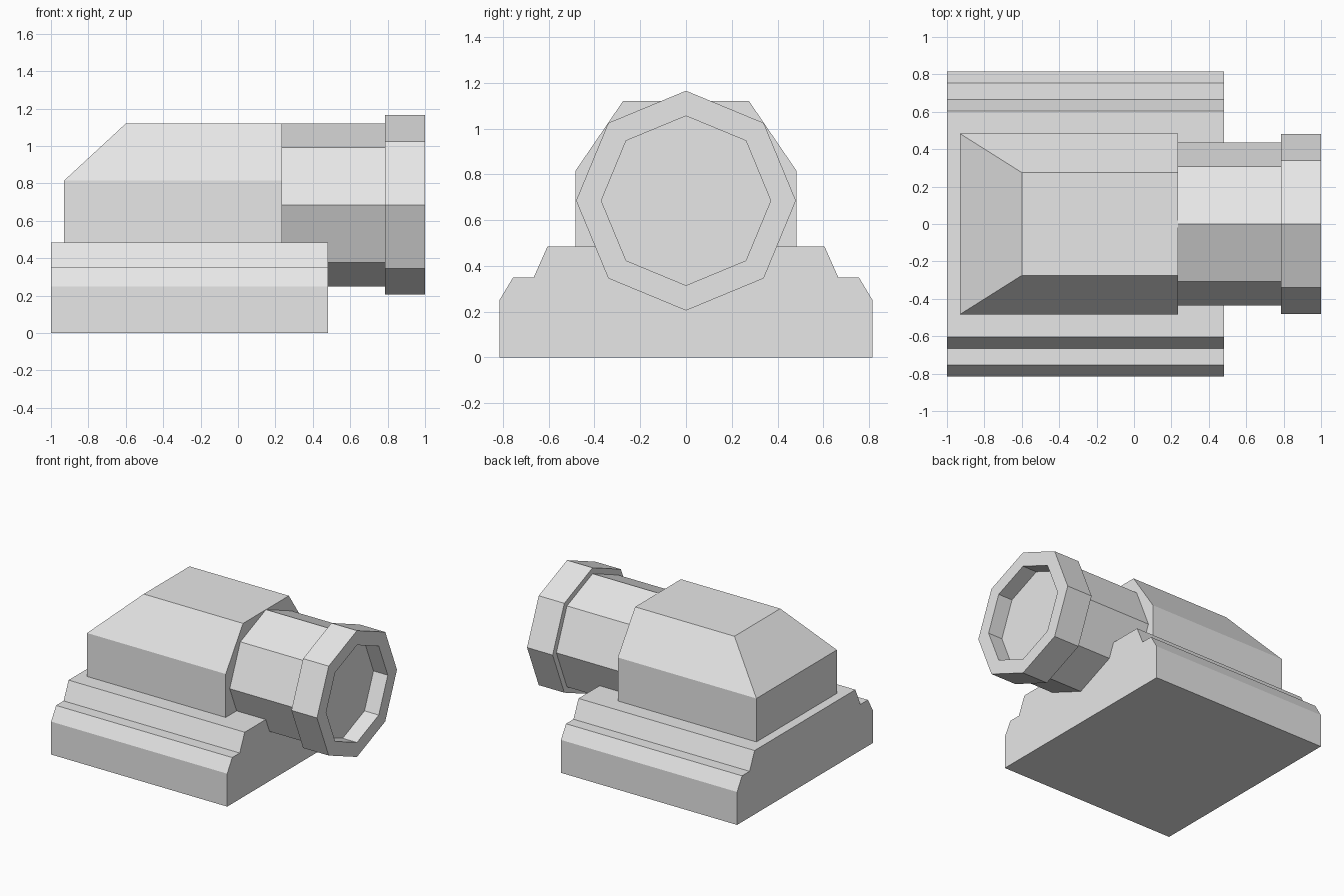
import bpy, bmesh
from math import cos, sin, pi

cube = bpy.data.objects.get("Cube")
if cube:
    bpy.data.objects.remove(cube)

grey = bpy.data.materials.new("light_grey")
grey.use_nodes = True
grey.diffuse_color = (0.8, 0.8, 0.8, 1)
grey.node_tree.nodes["Principled BSDF"].inputs["Base Color"].default_value = (0.8, 0.8, 0.8, 1)


def loft(name, sections):
    """Skin a list of matching closed sections and cap both ends."""
    bm = bmesh.new()
    rings = [[bm.verts.new(p) for p in s] for s in sections]
    n = len(rings[0])
    for a, b in zip(rings, rings[1:]):
        for i in range(n):
            j = (i + 1) % n
            bm.faces.new((a[i], a[j], b[j], b[i]))
    bm.faces.new(rings[0][::-1])
    bm.faces.new(rings[-1])
    bmesh.ops.recalc_face_normals(bm, faces=bm.faces)
    mesh = bpy.data.meshes.new(name)
    bm.to_mesh(mesh)
    bm.free()
    mesh.materials.append(grey)
    obj = bpy.data.objects.new(name, mesh)
    bpy.context.collection.objects.link(obj)
    return obj


def octagon(x, radius, z=0.685):
    return [(x, radius * sin(i * pi / 4), z + radius * cos(i * pi / 4)) for i in range(8)]


def rectangle(x0, x1, y, z):
    return [(x0, -y, z), (x1, -y, z), (x1, y, z), (x0, y, z)]


# Stepped base, one mirrored profile run along x
half = [(0.815, 0), (0.815, 0.25), (0.755, 0.35), (0.665, 0.35), (0.605, 0.485)]
profile = half + [(-y, z) for y, z in reversed(half)]
loft("stepped_base", [[(x, y, z) for y, z in profile] for x in (-1, 0.48)])

# Housing with sloped sides and back, upright at the barrel end
loft("housing", [rectangle(-0.93, 0.235, 0.483, 0.485),
                 rectangle(-0.93, 0.235, 0.483, 0.815),
                 rectangle(-0.6, 0.235, 0.275, 1.12)])

# Eight-sided barrel
loft("barrel", [octagon(0.2, 0.435), octagon(0.8, 0.435)])

# Wider muzzle ring with a shallow recess
loft("muzzle_ring", [octagon(0.785, 0.48), octagon(1, 0.48),
                     octagon(1, 0.37), octagon(0.88, 0.37)])
